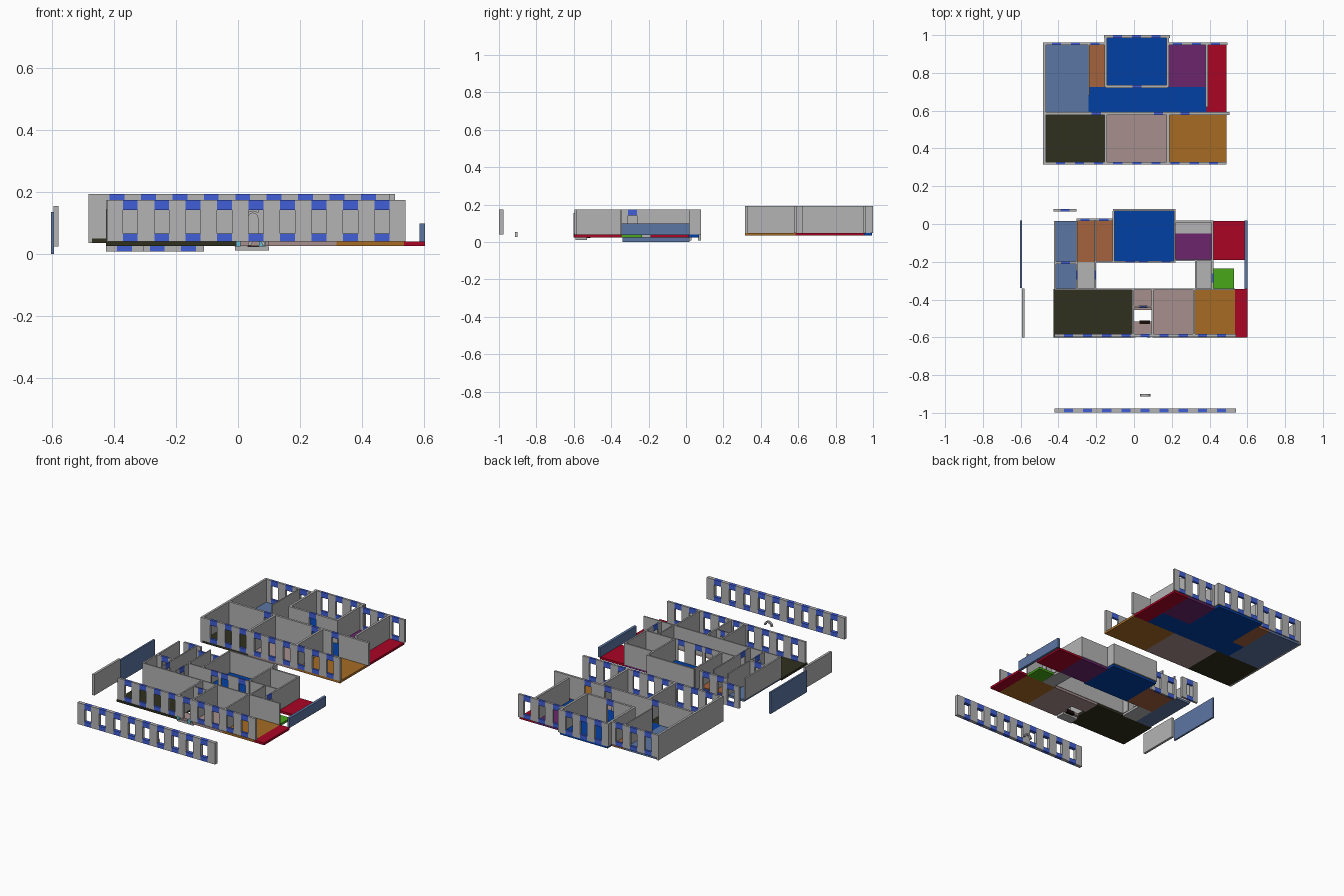
import bpy, bmesh, math

if "Cube" in bpy.data.objects:
    bpy.data.objects.remove(bpy.data.objects["Cube"])

PALETTE = {
    "slate": (0.36, 0.46, 0.63), "clay": (0.64, 0.39, 0.25), "blue": (0.04, 0.26, 0.64),
    "purple": (0.42, 0.16, 0.42), "red": (0.66, 0.05, 0.16), "olive": (0.2, 0.2, 0.14),
    "mauve": (0.65, 0.56, 0.55), "gold": (0.65, 0.42, 0.16), "green": (0.29, 0.65, 0.12),
    "lintel": (0.26, 0.37, 0.84), "cyan": (0.4, 0.75, 0.85), "grey": (0.7, 0.7, 0.7),
    "dark": (0.12, 0.08, 0.06),
}
MATS = {}
for key, c in PALETTE.items():
    MATS[key] = bpy.data.materials.new(key)
    MATS[key].diffuse_color = (*[v ** 2.2 for v in c], 1)

T = 0.014  # wall thickness


def add_box(bm, x0, x1, y0, y1, z0, z1, mat=0):
    made = bmesh.ops.create_cube(bm, size=1)["verts"]
    for v in made:
        v.co = ((x0 + x1) / 2 + v.co.x * (x1 - x0),
                (y0 + y1) / 2 + v.co.y * (y1 - y0),
                (z0 + z1) / 2 + v.co.z * (z1 - z0))
    for f in {f for v in made for f in v.link_faces}:
        f.material_index = mat


def finish(bm, name, mats):
    me = bpy.data.meshes.new(name)
    bm.to_mesh(me)
    bm.free()
    for m in mats:
        me.materials.append(MATS[m])
    ob = bpy.data.objects.new(name, me)
    bpy.context.collection.objects.link(ob)
    return ob


def box(name, x0, x1, y0, y1, z0, z1, color="grey"):
    bm = bmesh.new()
    add_box(bm, x0, x1, y0, y1, z0, z1)
    return finish(bm, name, [color])


def wall(name, axis, pos, a, b, z0, z1, windows=(), doors=(), width=0.048, t=T):
    """Straight wall along an axis; blue blocks fill above openings and below windows."""
    bm = bmesh.new()

    def piece(u0, u1, w0, w1, mat=0):
        if axis == "x":
            add_box(bm, u0, u1, pos - t / 2, pos + t / 2, w0, w1, mat)
        else:
            add_box(bm, pos - t / 2, pos + t / 2, u0, u1, w0, w1, mat)

    at = a
    for c in sorted(list(windows) + list(doors)):
        piece(at, c - width / 2, z0, z1)
        piece(c - width / 2, c + width / 2, z1 - 0.033, z1, 1)
        if c in windows:
            piece(c - width / 2, c + width / 2, z0, z0 + 0.026, 1)
        at = c + width / 2
    piece(at, b, z0, z1)
    return finish(bm, name, ["grey", "lintel"])


def row(start, n, step=0.1013):
    return [start + i * step for i in range(n)]


# Upper level floors
for name, col, *r in [
    ("west", "slate", -0.47, -0.24, 0.585, 0.955), ("store", "clay", -0.24, -0.15, 0.725, 0.955),
    ("hall", "blue", -0.15, 0.18, 0.725, 0.995), ("corridor", "blue", -0.24, 0.385, 0.585, 0.725),
    ("study", "purple", 0.18, 0.385, 0.725, 0.955), ("east", "red", 0.385, 0.49, 0.585, 0.955),
    ("front_left", "olive", -0.47, -0.15, 0.315, 0.585), ("front_mid", "mauve", -0.15, 0.18, 0.315, 0.585),
    ("front_right", "gold", 0.18, 0.49, 0.315, 0.585)]:
    box("upper_floor_" + name, *r, 0.035, 0.049, col)

# Upper level walls
U = (0.049, 0.193)
wall("upper_front_wall", "x", 0.322, -0.475, 0.49, *U, windows=row(-0.39, 9))
wall("upper_left_wall", "y", -0.474, 0.315, 0.962, 0.035, 0.193)
wall("upper_middle_wall", "x", 0.585, -0.475, 0.505, *U, doors=[-0.2, 0.13, 0.27])
wall("upper_back_wall_left", "x", 0.955, -0.48, -0.15, *U, windows=row(-0.41, 3))
wall("upper_back_wall_right", "x", 0.955, 0.18, 0.495, *U, windows=row(0.23, 3))
wall("hall_back_wall", "x", 0.993, -0.16, 0.19, *U, windows=row(-0.087, 3))
wall("hall_left_wall", "y", -0.149, 0.725, 0.99, *U)
wall("hall_right_wall", "y", 0.179, 0.725, 0.99, *U)
wall("hall_front_wall", "x", 0.728, -0.15, 0.18, *U, doors=[0.015])
wall("store_wall", "y", -0.24, 0.68, 0.955, *U, t=0.008)
wall("east_wall", "y", 0.386, 0.62, 0.955, *U)
for i, x in enumerate((-0.15, 0.18)):
    wall(f"upper_partition_{i}", "y", x, 0.322, 0.585, *U)

# Lower level floors
for name, col, *r in [
    ("west", "slate", -0.415, -0.305, -0.345, 0.015), ("store", "clay", -0.305, -0.11, -0.2, 0.015),
    ("hall", "blue", -0.11, 0.217, -0.2, 0.07), ("study", "purple", 0.217, 0.415, -0.19, 0.015),
    ("east", "red", 0.415, 0.588, -0.19, 0.015), ("nook", "green", 0.42, 0.53, -0.345, -0.235),
    ("front_left", "olive", -0.425, -0.005, -0.6, -0.345), ("front_mid", "mauve", 0.098, 0.317, -0.6, -0.345),
    ("vestibule_back", "mauve", -0.005, 0.098, -0.455, -0.345),
    ("vestibule_front", "mauve", -0.005, 0.098, -0.585, -0.515),
    ("front_right", "gold", 0.317, 0.535, -0.6, -0.345), ("front_end", "red", 0.535, 0.602, -0.6, -0.345),
    ("stair_left", "grey", -0.305, -0.205, -0.345, -0.2), ("stair_right", "grey", 0.325, 0.415, -0.345, -0.19)]:
    box("lower_floor_" + name, *r, 0.025, 0.039, col)
box("study_platform", 0.217, 0.412, -0.05, 0.01, 0.039, 0.043)

# Lower level walls
L = (0.039, 0.174)
FRONT = row(-0.347, 9)
wall("lower_front_wall", "x", -0.59, -0.42, 0.54, *L,
     windows=[x for i, x in enumerate(FRONT) if i != 4], doors=[FRONT[4]])
wall("lower_left_wall", "y", -0.419, -0.345, 0.015, *L, t=0.01)
wall("lower_corridor_wall", "x", -0.345, -0.42, 0.535, *L, t=0.008)
wall("west_cross_wall", "x", -0.205, -0.42, -0.305, *L, doors=[-0.362])
wall("west_wall", "y", -0.304, -0.345, 0.015, *L, doors=[-0.27], t=0.008)
wall("store_partition", "y", -0.205, -0.345, 0.02, *L, doors=[-0.27], t=0.008)
wall("lower_hall_left_wall", "y", -0.109, -0.2, 0.07, *L, t=0.01)
wall("lower_hall_right_wall", "y", 0.216, -0.2, 0.07, *L, t=0.01)
wall("lower_hall_back_wall", "x", 0.074, -0.11, 0.22, *L, t=0.01)
wall("lower_hall_front_wall", "x", -0.2, -0.205, 0.22, *L, doors=[-0.02, 0.05, 0.17], t=0.008)
wall("study_back_wall", "x", 0.014, 0.216, 0.418, *L, t=0.01)
wall("study_front_wall", "x", -0.193, 0.216, 0.418, *L, t=0.008)
wall("study_right_wall", "y", 0.415, -0.345, 0.018, *L, doors=[-0.285], t=0.01)
wall("stair_wall", "y", 0.327, -0.345, -0.193, *L, t=0.008)
for i, x in enumerate((-0.005, 0.097, 0.318)):
    wall(f"lower_partition_{i}", "y", x, -0.59, -0.345, *L, t=0.01)

# Back walls that sit lower and apart
wall("back_wall_far_left", "x", 0.072, -0.425, -0.305, 0.008, 0.145, windows=[-0.365])
wall("back_wall_left", "x", 0.022, -0.305, -0.11, 0.008, 0.145, windows=[-0.26, -0.16])

# Entrance step, inner arched doorway and glass sides
box("entrance_step", -0.01, 0.1, -0.59, -0.53, 0.01, 0.024)
box("entrance_mat", 0.03, 0.085, -0.53, -0.51, 0.02, 0.04, "dark")
for i, x in enumerate((-0.002, 0.078)):
    box(f"entrance_glass_{i}", x - 0.01, x + 0.01, -0.6, -0.58, 0.024, 0.045, "cyan")
wall("vestibule_wall", "x", -0.438, 0.0, 0.095, *L, doors=[0.048], width=0.034, t=0.008)


def arch(name, x, y, z, outer, inner, depth):
    """Half ring standing upright, facing the front."""
    bm = bmesh.new()
    ring = [(r * math.cos(math.pi * i / 10), r * math.sin(math.pi * i / 10))
            for r, order in ((outer, range(11)), (inner, range(10, -1, -1))) for i in order]
    face = bm.faces.new([bm.verts.new((x + u, y - depth / 2, z + w)) for u, w in ring])
    ext = bmesh.ops.extrude_face_region(bm, geom=[face])["geom"]
    for v in ext:
        if isinstance(v, bmesh.types.BMVert):
            v.co.y += depth
    bmesh.ops.recalc_face_normals(bm, faces=bm.faces)
    return finish(bm, name, ["grey"])


arch("doorway_arch", 0.048, -0.438, 0.115, 0.024, 0.016, 0.014)
arch("loose_arch", 0.06, -0.907, 0.026, 0.028, 0.018, 0.014)

# Detached facade and side panels
wall("detached_facade", "x", -0.988, -0.42, 0.54, *L, windows=FRONT, t=0.022)
box("left_blue_panel", -0.603, -0.592, -0.34, 0.018, 0.0, 0.135, "slate")
box("left_grey_panel", -0.594, -0.579, -0.602, -0.342, 0.023, 0.154)
box("right_blue_panel", 0.585, 0.602, -0.345, 0.018, 0.037, 0.098, "slate")

for m in bpy.data.materials:
    if m.users and not m.is_grease_pencil:
        m.use_nodes = True
        m.node_tree.nodes["Principled BSDF"].inputs["Base Color"].default_value = m.diffuse_color
